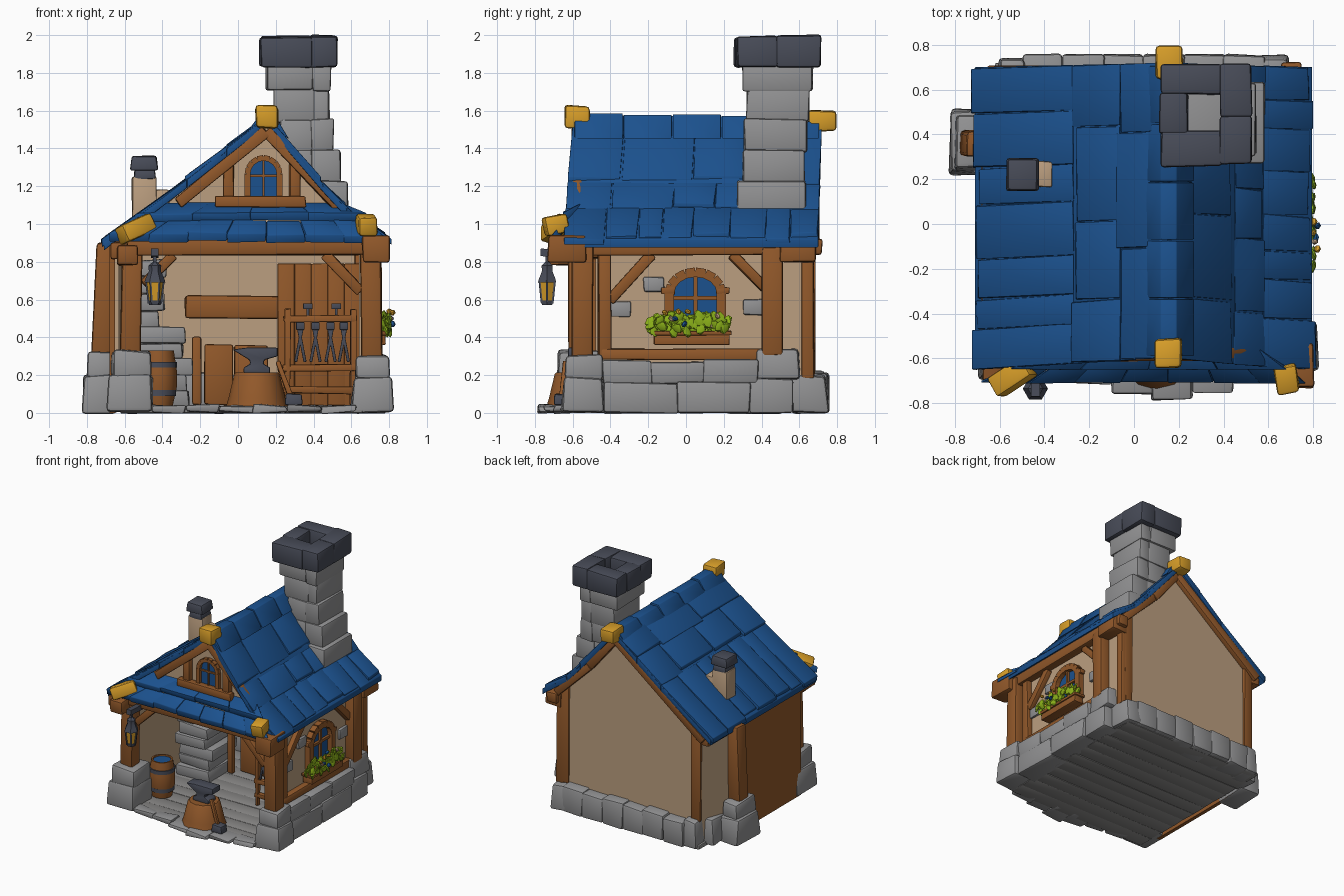
import bpy, bmesh, math, random
from mathutils import Vector, Matrix

if "Cube" in bpy.data.objects:
    bpy.data.objects.remove(bpy.data.objects["Cube"])
random.seed(4)

def material(name, r, g, b):
    m = bpy.data.materials.new(name)
    m.diffuse_color = (r, g, b, 1)
    m.use_nodes = True
    m.node_tree.nodes["Principled BSDF"].inputs["Base Color"].default_value = m.diffuse_color
    return m

BLUE = material("roof blue", .011, .082, .268)
WOOD = material("warm wood", .285, .098, .023)
STONE = material("grey stone", .29, .29, .295)
FLOOR = material("floor grey", .255, .25, .245)
SLATE = material("slate iron", .065, .072, .098)
TAN = material("plaster", .50, .345, .215)
GOLD = material("gold", .68, .34, .022)
LEAF = material("leaf green", .26, .44, .010)

def rnd(a): return random.uniform(-a, a)

def hexa(bm, p, jit=0):
    """Block from 4 lower and 4 upper corners."""
    v = [bm.verts.new(Vector(c) + Vector((rnd(jit), rnd(jit), rnd(jit)))) for c in p]
    for f in ((3, 2, 1, 0), (4, 5, 6, 7), (0, 1, 5, 4), (1, 2, 6, 5), (2, 3, 7, 6), (3, 0, 4, 7)):
        bm.faces.new([v[i] for i in f])

def box(bm, x0, x1, y0, y1, z0, z1, jit=0, taper=0):
    t = taper
    hexa(bm, [(x0, y0, z0), (x1, y0, z0), (x1, y1, z0), (x0, y1, z0), (x0+t, y0+t, z1),
              (x1-t, y0+t, z1), (x1-t, y1-t, z1), (x0+t, y1-t, z1)], jit)

def beam(bm, p, q, w, d=None, jit=0):
    p, q, d = Vector(p), Vector(q), d or w
    a = (q - p).normalized()
    s = a.cross(Vector((0, 1, 0)) if abs(a.y) < .8 else Vector((0, 0, 1))).normalized()
    u = a.cross(s)
    k = [s*i*w/2 + u*j*d/2 for i, j in ((-1, -1), (-1, 1), (1, 1), (1, -1))]
    hexa(bm, [p+c for c in k] + [q+c for c in k], jit)

def prism(bm, pts, axis, lo, hi):
    put = {'x': lambda u, v, d: (d, u, v), 'y': lambda u, v, d: (u, d, v), 'z': lambda u, v, d: (u, v, d)}[axis]
    a, b = ([bm.verts.new(put(u, v, d)) for u, v in pts] for d in (lo, hi))
    bm.faces.new(a); bm.faces.new(b[::-1])
    for i in range(len(pts)):
        j = (i+1) % len(pts)
        bm.faces.new((a[i], b[i], b[j], a[j]))

def lathe(bm, prof, c, n=16):
    rings = [[bm.verts.new((c[0]+r*math.cos(2*math.pi*i/n), c[1]+r*math.sin(2*math.pi*i/n), c[2]+z))
              for i in range(n)] for r, z in prof]
    for a, b in zip(rings, rings[1:]):
        for i in range(n):
            bm.faces.new((a[i], a[(i+1) % n], b[(i+1) % n], b[i]))
    bm.faces.new(rings[0][::-1]); bm.faces.new(rings[-1])

def part(name, mat, build, bevel=0.0):
    bm = bmesh.new()
    build(bm)
    bmesh.ops.recalc_face_normals(bm, faces=bm.faces)
    if bevel:
        bmesh.ops.bevel(bm, geom=bm.edges[:], offset=bevel, segments=2, profile=.5,
                        affect='EDGES', clamp_overlap=True)
    me = bpy.data.meshes.new(name)
    bm.to_mesh(me); bm.free()
    me.materials.append(mat)
    me.shade_smooth()
    me.set_sharp_from_angle(angle=math.radians(32))
    o = bpy.data.objects.new(name, me)
    bpy.context.collection.objects.link(o)
    return o

def boxes(name, mat, rows, bevel=.012, jit=.006, taper=0):
    return part(name, mat, lambda bm: [box(bm, *r, jit=jit, taper=taper) for r in rows], bevel)

def beams(name, mat, rows, w, bevel=.01, jit=.005, d=None):
    return part(name, mat, lambda bm: [beam(bm, p, q, w, d, jit) for p, q in rows], bevel)

# Floor of long planks and ragged, bulging front paving
boxes("floor_planks", FLOOR, [(-.62, .66, -.66+i*.125, -.533+i*.125, 0, .035) for i in range(11)], .005, .003)
boxes("front_paving", STONE, [(-.46+i*.18, -.28+i*.18, -y, -.6, 0, .04)
      for i, y in enumerate((.68, .715, .76, .785, .75, .70))], .012, .01)

# Stone footings: corners, right wall and back wall
boxes("corner_stones", STONE, [
    (-.69, -.45, -.70, -.44, 0, .20), (-.67, -.46, -.68, -.45, .19, .33),
    (.60, .82, -.66, -.43, 0, .19), (.62, .80, -.64, -.44, .18, .31),
    (.54, .70, .54, .75, 0, .20), (.58, .76, .37, .60, .17, .34),
    (-.82, -.64, .22, .51, 0, .20), (-.80, -.65, .24, .49, .19, .32),
    (-.60, -.48, .56, .745, 0, .22), (-.68, -.54, .44, .62, 0, .21)], .02, .010, .008)
boxes("right_wall_stones", STONE, [(.62, .79, -.44, -.04, 0, .16), (.62, .79, -.045, .34, 0, .165), (.62, .77, .335, .57, 0, .18),
    (.62, .78, -.44, -.18, .155, .28), (.62, .78, -.185, .10, .155, .27), (.62, .78, .095, .38, .155, .28)], .014, .006)
boxes("back_wall_stones", STONE, [(-.50+i*.18, -.315+i*.18, .58, .755, 0, .20+.012*(i % 2)) for i in range(6)], .016, .007)

# Walls; the back left corner is cut off at a slant
part("back_wall", TAN, lambda bm: prism(bm, [(-.59, .05), (.65, .05), (.65, .97), (.15, 1.52), (-.59, .94)], 'y', .62, .665))
boxes("right_wall", TAN, [(.64, .68, -.46, .64, .15, .95)], 0, 0)
boxes("left_wall_outer", WOOD, [(-.68, -.65, -.50, .40, 0, .93)], 0, 0)
boxes("left_wall_inner", TAN, [(-.65, -.63, -.48, .42, .03, .93)], 0, 0)
part("left_slanted_wall", TAN, lambda bm: prism(bm, [(-.68, .38), (-.63, .38), (-.55, .66), (-.59, .66)], 'z', .05, .93))
part("front_gable_wall", TAN, lambda bm: prism(bm, [(-.34, 1.06), (.56, 1.06), (.15, 1.51)], 'y', -.55, -.50))
boxes("wall_bricks", STONE, [(.67, .70, y-.055, y+.055, z-.04, z+.04) for y, z in ((-.35, .55), (.36, .56), (-.17, .68))], .01, .004)

# Timber frame
beams("posts", WOOD, [((-.57, -.57, .3), (-.56, -.57, .88)), ((.71, -.55, .28), (.70, -.55, .9)),
    ((.70, .46, .3), (.70, .46, .88)), ((-.72, .36, .28), (-.69, .36, .9))], .112, .018)
beams("thin_posts", WOOD, [((.69, -.43, .28), (.69, -.43, .86)), ((.655, .645, .18), (.65, .645, .9))], .07, d=.07)
boxes("back_edge_boards", WOOD, [(-.605, -.52, .655, .68, .2, .96), (.575, .66, .655, .68, .2, 1.02)], .006, .008)
beams("top_beams", WOOD, [((-.66, -.60, .88), (.79, -.60, .88)), ((.70, -.70, .88), (.70, .72, .88)),
    ((-.63, -.70, .86), (-.63, .68, .87)), ((-.60, .0, .88), (.65, .0, .88))], .09, .014)
boxes("beam_ends", WOOD, [(-.64, -.53, -.73, -.55, .78, .89), (.66, .80, -.73, -.53, .80, .94), (.64, .78, .50, .69, .80, .92)], .015, .006)
beams("wall_sill_beam", WOOD, [((.70, -.45, .31), (.70, .42, .31))], .06)
beams("braces", WOOD, [((.69, -.41, .59), (.69, -.18, .84)), ((.69, .42, .66), (.69, .24, .84)),
    ((-.50, -.57, .68), (-.34, -.57, .84)), ((.65, -.57, .64), (.46, -.57, .84))], .055)
beams("gable_rafters", WOOD, [((.15, -.575, 1.49), (-.32, -.575, 1.11)), ((.15, -.575, 1.49), (.56, -.575, 1.06)),
    ((.15, .675, 1.485), (-.64, .675, .87)), ((.15, .675, 1.485), (.38, .675, 1.21)), ((.38, .675, 1.21), (.68, .675, .92))], .06)
beams("gable_frame", WOOD, [((-.12, -.585, 1.12), (.36, -.585, 1.12)), ((-.05, -.565, 1.12), (-.05, -.565, 1.32)),
    ((.30, -.565, 1.12), (.30, -.565, 1.32))], .058)

# Arched windows, drawn in the plane of their wall
def window(name, axis, u, v, w, h, depth, side, t, rise):
    arc = [(u+w/2*math.cos(a*math.pi/8), v+h-rise+rise*math.sin(a*math.pi/8)) for a in range(9)]
    out = [(u+w/2, v)] + arc + [(u-w/2, v)]
    d = depth + side*.02
    P = lambda q: (d, q[0], q[1]) if axis == 'x' else (q[0], d, q[1])
    part(name+"_glass", BLUE, lambda bm: prism(bm, out, axis, depth, depth+side*.008))
    beams(name+"_frame", WOOD, [(P(a), P(b)) for a, b in zip(out, out[1:])], t, 0, 0)
    beams(name+"_bars", WOOD, [(P((u, v)), P((u, v+h))), (P((u-w/2, v+h*.55)), P((u+w/2, v+h*.55)))], t*.4, 0, 0)
window("side_window", 'x', .05, .44, .275, .305, .68, 1, .05, .11)
window("gable_window", 'y', .135, 1.14, .17, .21, -.55, -1, .03, .085)
boxes("side_window_ledges", WOOD, [(.68, .725, y-.035, y+.035, .63, .665) for y in (-.095, .195)], .006, .003)

# Roof: under-sheet and overlapping irregular shingles
LEFT = [(.15, 1.55), (-.06, 1.385), (-.27, 1.22), (-.71, .89)]
RIGHT = [(.15, 1.55), (.45, 1.20), (.575, 1.065), (.795, .905)]
def yspan(z):
    t = (1.57-z)/.67
    return -.595-.055*t, .72-.02*t
def slope(bm, prof, joints):
    sx = -1 if prof[-1][0] < .1 else 1
    for (xa, za), (xb, zb), w in zip(prof, prof[1:], joints):
        (a0, a1), (b0, b1) = yspan(za), yspan(zb)
        hexa(bm, [(xa, a0, za-.03), (xb, b0, zb-.03), (xb, b1, zb-.03), (xa, a1, za-.03),
                  (xa, a0, za+.015), (xb, b0, zb+.015), (xb, b1, zb+.015), (xa, a1, za+.015)])
        cuts = [0]
        while cuts[-1] < 1: cuts.append(cuts[-1]+w*random.uniform(.7, 1.3))
        cuts[-1] = 1
        for s, e in zip(cuts, cuts[1:]):
            ex = rnd(.02); lift = .03+rnd(.01)
            x2, z2 = xb+sx*ex, zb-ex*.75
            ya, yb = [a0+(a1-a0)*k for k in (s, e)], [b0+(b1-b0)*k for k in (s, e)]
            hexa(bm, [(xa, ya[0], za), (x2, yb[0]+.004, z2), (x2, yb[1]-.004, z2), (xa, ya[1], za),
                      (xa, ya[0], za+.022), (x2, yb[0]+.004, z2+lift), (x2, yb[1]-.004, z2+lift), (xa, ya[1], za+.022)], .005)
part("left_roof", BLUE, lambda bm: slope(bm, LEFT, (.35, .3, .14)), .004)
part("right_roof", BLUE, lambda bm: slope(bm, RIGHT, (.28, .22, .13)), .004)
def skirt(bm):
    rows = [(-.38, .55, -.55, 1.105), (-.55, .68, -.64, 1.01), (-.68, .77, -.70, .905)]
    for (a0, a1, ya, za), (b0, b1, yb, zb), n in zip(rows, rows[1:], (4, 7)):
        for i in range(n):
            A = [a0+(a1-a0)*k/n for k in (i, i+1)]; B = [b0+(b1-b0)*k/n for k in (i, i+1)]; dz = rnd(.01)
            hexa(bm, [(A[0], ya, za-.04), (A[1], ya, za-.04), (B[1], yb, zb+dz), (B[0], yb, zb+dz),
                      (A[0], ya, za+.01), (A[1], ya, za+.01), (B[1], yb-.01, zb+.045+dz), (B[0], yb-.01, zb+.045+dz)], .004)
part("front_skirt_roof", BLUE, skirt, .005)
part("ridge_caps", BLUE, lambda bm: [prism(bm, [(.05, 1.49), (.12, 1.585-h), (.19, 1.585-h), (.27, 1.45), (.15, 1.53)],
     'y', -.59+i*.26, -.335+i*.26) for i, h in enumerate((0, .008, .004, .012, .006))], .005)

# Gold ornaments on ridge ends and front corners
boxes("gold_ridge_ends", GOLD, [(.095, .21, -.645, -.51, 1.505, 1.625), (.095, .215, .65, .795, 1.49, 1.60)], .018, .008)
beams("gold_corners", GOLD, [((-.62, -.735, .94), (-.47, -.63, 1.01)), ((.69, -.75, .985), (.67, -.63, 1.01))], .10, .016)

# Main chimney
def course(bm, x0, x1, y0, y1, z0, z1, k):
    m = x0+(x1-x0)*k
    box(bm, x0, m+.004, y0, y1, z0, z1, .006); box(bm, m-.004, x1, y0, y1, z0, z1, .006)
part("chimney_shaft", STONE, lambda bm: [course(bm, *c) for c in (
    (.24, .58, .27, .63, 1.05, 1.228, .4), (.24, .54, .30, .625, 1.215, 1.393, .5), (.22, .505, .31, .64, 1.382, 1.555, .6),
    (.19, .485, .32, .65, 1.54, 1.72, .7), (.15, .49, .30, .67, 1.705, 1.845, .72))], .013)
boxes("chimney_cap", SLATE, [(.12, .395, .255, .415, 1.83, 1.99), (.38, .525, .27, .485, 1.83, 1.995),
    (.385, .525, .475, .715, 1.83, 2.0), (.12, .395, .575, .715, 1.83, 1.995), (.115, .24, .40, .59, 1.83, 1.99)], .015, .005)

# Small flue on the left slope
boxes("flue", TAN, [(-.56, -.43, .16, .285, .93, 1.25), (-.44, -.365, .165, .28, 1.0, 1.18)], .008, .004)
boxes("flue_cap", SLATE, [(-.555, -.435, .155, .285, 1.235, 1.29), (-.57, -.425, .145, .295, 1.285, 1.36)], .012, .004, .006)

# Flower box
boxes("flower_box", WOOD, [(.70, .78, -.17, .23, .36, .415), (.69, .79, -.18, .24, .41, .435)], .006, .003)
def blobs(n, r, flat):
    def f(bm):
        for i in range(n):
            M = Matrix.Translation((.765+rnd(.04), .02+rnd(.21), .47+rnd(.045))) @ Matrix.Rotation(rnd(3), 4, 'X') \
                @ Matrix.Rotation(rnd(.6), 4, 'Y') @ Matrix.Diagonal((flat, 1, .7, 1))
            if flat > .7: M.translation += Vector((.015, 0, .03))
            bmesh.ops.create_icosphere(bm, subdivisions=1, radius=r, matrix=M)
    return f
part("leaves", LEAF, blobs(85, .036, .3))
for nm, m in (("gold", GOLD), ("blue", BLUE), ("pale", TAN)):
    part(nm+"_flowers", m, blobs(4, .02, .8))

# Lantern
L = (-.44, -.735, .57)
part("lantern_light", GOLD, lambda bm: lathe(bm, [(.032, .02), (.046, .12)], L, 6))
part("lantern_iron", SLATE, lambda bm: [lathe(bm, [(.03, 0), (.036, .025)], L, 6),
    lathe(bm, [(.056, .12), (.05, .14), (.032, .18), (.034, .21), (.01, .23)], L, 6),
    beam(bm, (-.44, -.735, .78), (-.44, -.735, .86), .018), beam(bm, (-.44, -.77, .85), (-.44, -.6, .84), .04)]
    + [beam(bm, (L[0]+.033*math.cos(a), L[1]+.033*math.sin(a), .58), (L[0]+.047*math.cos(a), L[1]+.047*math.sin(a), .70), .01)
       for a in (0, 1.05, 2.09, 3.14, 4.19, 5.24)])

# Anvil on stump, with hammer
part("stump", WOOD, lambda bm: lathe(bm, [(.165, .03), (.15, .08), (.12, .205), (.11, .215)], (.10, -.575, 0), 12))
part("anvil", SLATE, lambda bm: [prism(bm, [(.03, .21), (.17, .21), (.17, .24), (.135, .26), (.14, .28), (.21, .30),
    (.21, .345), (.04, .345), (-.03, .335), (.06, .28), (.065, .26), (.03, .24)], 'y', -.625, -.525)], .008)
beams("hammer_handle", WOOD, [((.29, -.66, .06), (.21, -.64, .27))], .025, .004)
boxes("hammer_head", SLATE, [(.25, .34, -.70, -.62, .04, .10)], .01, .004)

# Barrel
B = (-.42, -.37, .04)
part("barrel", WOOD, lambda bm: lathe(bm, [(.075, 0), (.097, .10), (.097, .18), (.08, .29), (.068, .29), (.066, .27)], B))
part("barrel_hoops", SLATE, lambda bm: [lathe(bm, [(r, z), (r, z+.03)], B) for r, z in ((.093, .05), (.098, .20))])
part("barrel_water", BLUE, lambda bm: lathe(bm, [(.066, .272), (.066, .28)], B))

# Forge of stacked stone
boxes("forge", STONE, [(-.55+rnd(.02), -.27+rnd(.03), .0+rnd(.02), .34, .03+i*.085, .116+i*.085) for i in range(5)]
      + [(-.56, -.40+rnd(.03), .02, .26, .45+i*.09, .54+i*.09) for i in range(4)], .012, .008)

# Interior joinery: shelf, crates, partition
boxes("shelf_beam", WOOD, [(-.28, .22, .38, .50, .50, .62)], .015, .006)
boxes("crates", WOOD, [(-.18, -.03, .28, .46, .04, .36), (-.02, .16, .30, .48, .04, .36), (-.24, -.19, .20, .25, .04, .40)], .012, .006)
boxes("partition", WOOD, [(.21+i*.088, .30+i*.088, .10, .13, .04, .79) for i in range(5)], .004, .002)

# Tool rack with hanging tools
beams("tool_rack", WOOD, [((.26, -.12, .04), (.26, -.12, .55)), ((.61, -.12, .04), (.61, -.12, .55)),
    ((.24, -.12, .50), (.63, -.12, .50)), ((.24, -.12, .24), (.63, -.12, .24)), ((.24, -.12, .12), (.63, -.12, .12))], .035, .006)
def tools(bm):
    for x in (.33, .41, .49, .56):
        beam(bm, (x-.025, -.15, .27), (x+.012, -.15, .46), .016); beam(bm, (x+.025, -.15, .27), (x-.012, -.15, .46), .016)
        box(bm, x-.022, x+.022, -.165, -.135, .44, .48)
    for x in (.37, .52): box(bm, x-.025, x+.025, -.14, -.10, .55, .58); beam(bm, (x, -.12, .50), (x, -.12, .56), .015)
part("hanging_tools", SLATE, tools, .003)
